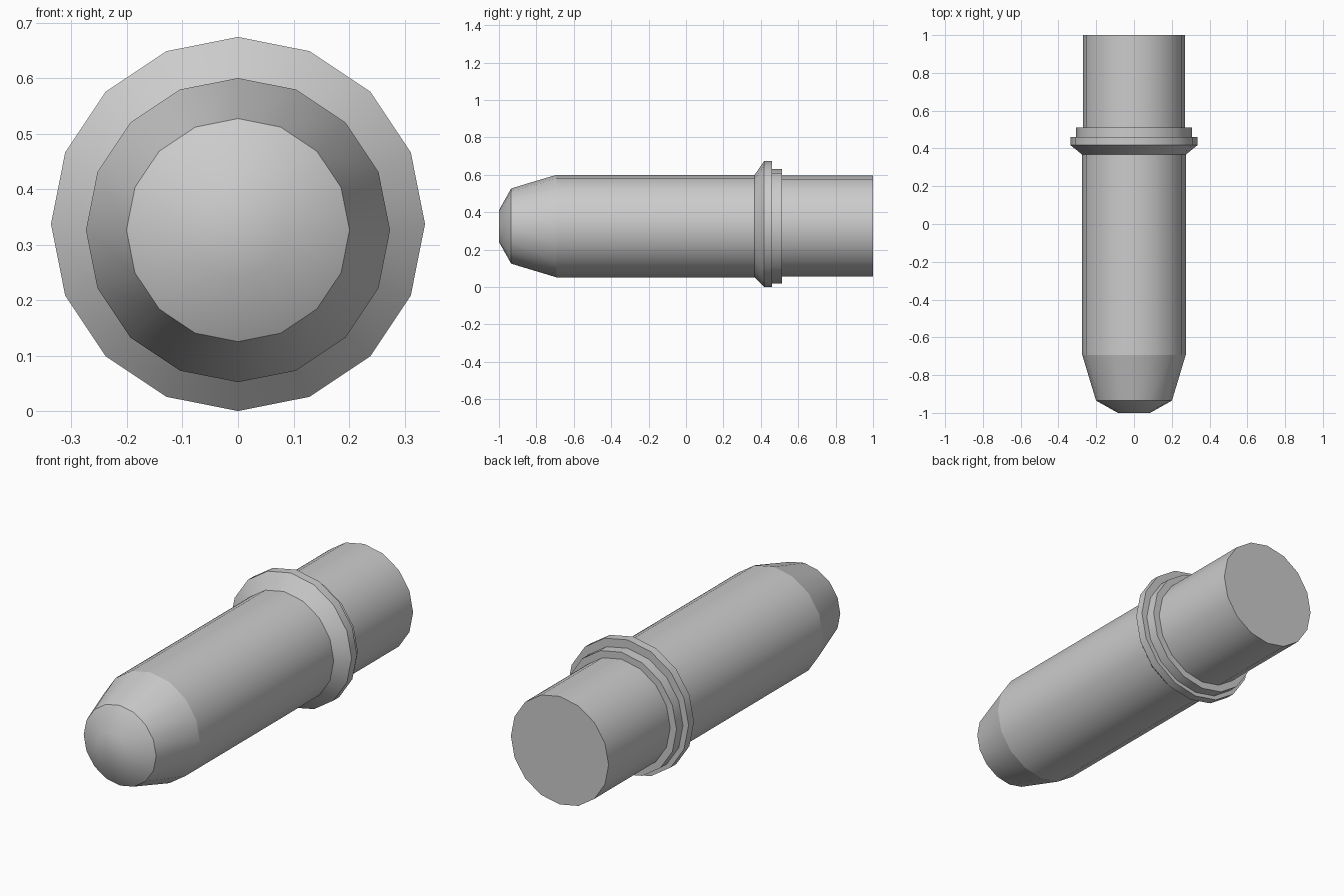
import bpy, bmesh, math

if "Cube" in bpy.data.objects:
    bpy.data.objects.remove(bpy.data.objects["Cube"])

SIDES = 16


def lathe(name, rings, cap_front=False, cap_back=False, angle=35):
    """Skin 16-sided rings (y, radius, centre z) along the y axis."""
    bm = bmesh.new()
    loops = []
    for y, r, cz in rings:
        loops.append([bm.verts.new((r * math.sin(2 * math.pi * i / SIDES), y,
                                    cz + r * math.cos(2 * math.pi * i / SIDES)))
                      for i in range(SIDES)])
    for a, b in zip(loops, loops[1:]):
        for i in range(SIDES):
            j = (i + 1) % SIDES
            bm.faces.new((a[i], b[i], b[j], a[j]))
    if cap_front:
        bm.faces.new(loops[0])
    if cap_back:
        bm.faces.new(loops[-1][::-1])
    # Outward normals: radial for the walls, axial for the caps
    bm.normal_update()
    bmesh.ops.recalc_face_normals(bm, faces=bm.faces)
    side = bm.faces[:][0]
    c = side.calc_center_median()
    if side.normal.x * c.x + side.normal.z * (c.z - rings[0][2]) < 0:
        bmesh.ops.reverse_faces(bm, faces=bm.faces)
    mesh = bpy.data.meshes.new(name)
    bm.to_mesh(mesh)
    bm.free()
    ob = bpy.data.objects.new(name, mesh)
    bpy.context.collection.objects.link(ob)
    bpy.ops.object.select_all(action='DESELECT')
    ob.select_set(True)
    bpy.context.view_layer.objects.active = ob
    bpy.ops.object.shade_smooth_by_angle(angle=math.radians(angle))
    return ob


C = 0.326    # shaft axis height
F = 0.337    # flange axis height

# Blunt rounded tip
lathe("tip", [(-1.0, 0.085, C), (-0.935, 0.201, C)], cap_front=True, angle=40)
# Tapered nose
lathe("tapered_nose", [(-0.935, 0.201, C), (-0.693, 0.274, C)])
# Long main barrel
lathe("barrel", [(-0.693, 0.274, C), (0.367, 0.274, C)])
# Flange with sloped front and flat back
lathe("flange", [(0.367, 0.274, C), (0.418, 0.337, F), (0.461, 0.337, F),
                 (0.461, 0.306, C)])
# Smaller step behind the flange
lathe("collar_step", [(0.461, 0.306, C), (0.512, 0.306, C), (0.512, 0.271, C)])
# Rear shank with closed end
lathe("rear_shank", [(0.512, 0.271, C), (1.0, 0.271, C)], cap_back=True)
